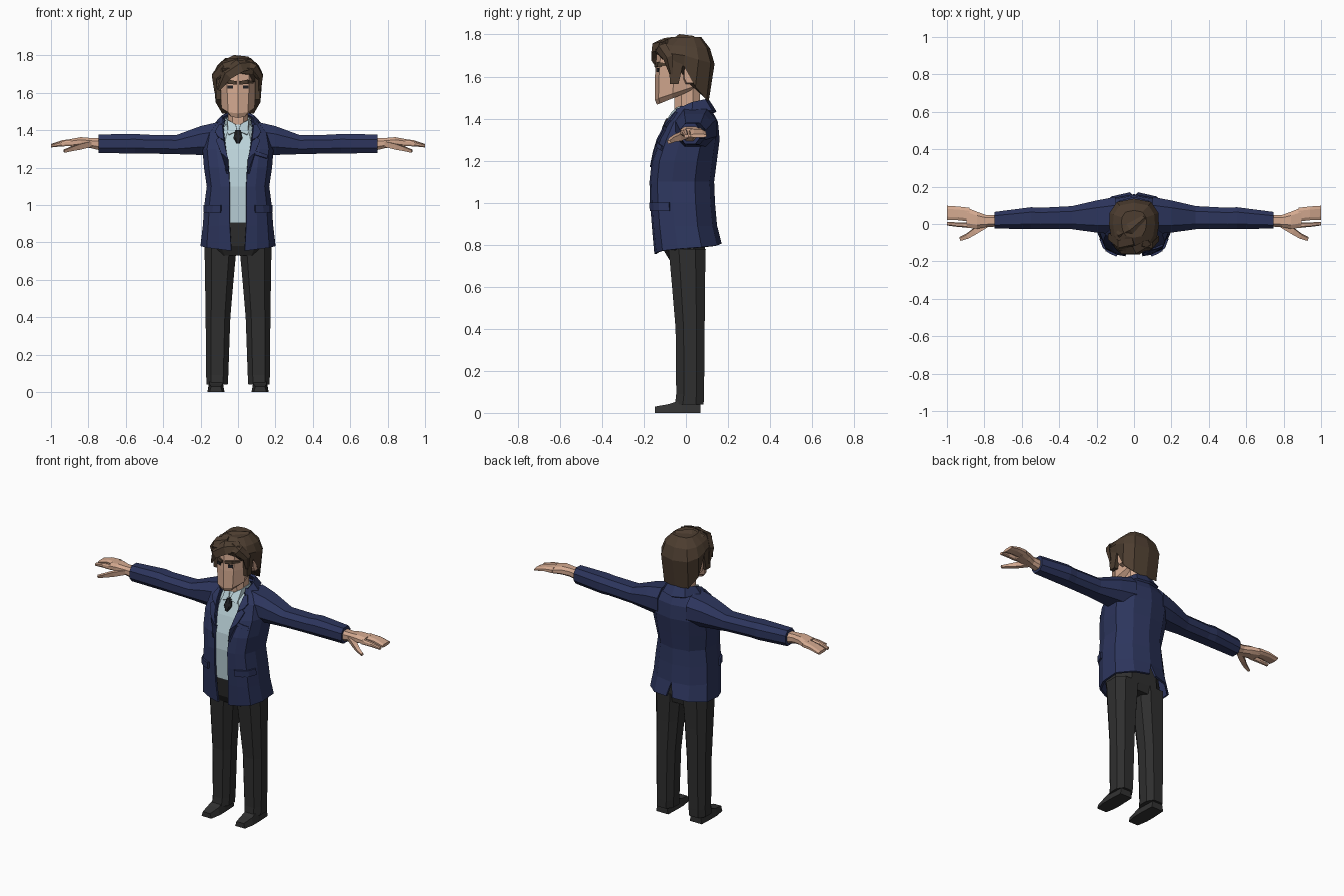
import bpy, bmesh
from mathutils import Vector
from mathutils.bvhtree import BVHTree


def material(name, rgb):
    m = bpy.data.materials.new(name)
    m.diffuse_color = (*rgb, 1)
    return m


NAVY = material("navy cloth", (0.026, 0.036, 0.11))
CHARCOAL = material("charcoal cloth", (0.028, 0.028, 0.028))
SHOE = material("shoe grey", (0.032, 0.032, 0.032))
SHIRT = material("pale blue shirt", (0.50, 0.65, 0.70))
SKIN = material("skin", (0.66, 0.40, 0.28))
HAIR = material("brown hair", (0.075, 0.048, 0.03))
DARK = material("near black", (0.015, 0.015, 0.018))

OCT = [(1, .45), (.55, 1), (-.55, 1), (-1, .45), (-1, -.45), (-.55, -1), (.55, -1), (1, -.45)]
trees = {}


def loft(name, rings, mat, closed=True, caps=True, mirror=False, thick=0, offset=0):
    """Skin a list of equal-length point rings."""
    bm = bmesh.new()
    vs = [[bm.verts.new(p) for p in r] for r in rings]
    n = len(vs[0])
    for a, b in zip(vs, vs[1:]):
        for i in range(n if closed else n - 1):
            j = (i + 1) % n
            bm.faces.new((a[i], a[j], b[j], b[i]))
    if closed and caps:
        bm.faces.new(vs[0])
        bm.faces.new(vs[-1])
    bmesh.ops.recalc_face_normals(bm, faces=bm.faces)
    bm.normal_update()
    trees[name] = BVHTree.FromBMesh(bm)
    me = bpy.data.meshes.new(name)
    bm.to_mesh(me)
    bm.free()
    me.materials.append(mat)
    ob = bpy.data.objects.new(name, me)
    bpy.context.collection.objects.link(ob)
    if mirror:
        ob.modifiers.new("mirror", 'MIRROR').merge_threshold = 0.001
    if thick:
        s = ob.modifiers.new("thickness", 'SOLIDIFY')
        s.thickness, s.offset = thick, offset
    return ob


def oct_z(z, cx, cy, rx, ry):
    return [(cx + u * rx, cy + v * ry, z) for u, v in OCT]


def oct_x(x, cz, rz, cy, ry):
    return [(x, cy + u * ry, cz + v * rz) for u, v in OCT]


def both(half):
    """Complete a half ring that starts and ends on x = 0."""
    return half + [(-x, y, z) for x, y, z in half[-2:0:-1]]


def front_y(part, x, z, default=-.03):
    hit = trees[part].ray_cast(Vector((x, -1, z)), Vector((0, 1, 0)))[0]
    return hit.y if hit else default


def plate(name, part, pairs, mat, thick, lift, mirror=True):
    """Strip of (x, z) pairs laid on the front of another part."""
    rings = [[(x, front_y(part, x, z) - lift, z) for x, z in pair] for pair in pairs]
    return loft(name, rings, mat, closed=False, mirror=mirror, thick=thick)


def lock(name, path, widths, mat=HAIR, mirror=False, flat=.5):
    """Tapered four-sided lock along a path."""
    pts = [Vector(p) for p in path]
    rings = []
    for i, p in enumerate(pts):
        d = (pts[min(i + 1, len(pts) - 1)] - pts[max(i - 1, 0)]).normalized()
        out = Vector((p.x, p.y, (p.z - 1.64) if mat == HAIR else .3))
        side = d.cross(out).normalized()
        up = side.cross(d).normalized()
        w = widths[i]
        rings.append([p + side * w, p + up * w * flat, p - side * w, p - up * w * flat])
    return loft(name, rings, mat, mirror=mirror)


# Shoes
loft("shoe", [[(.118 - w, y, 0), (.118 + w, y, 0), (.118 + .75 * w, y, h), (.118 - .75 * w, y, h)]
              for y, w, h in [(.07, .042, .06), (-.02, .046, .062), (-.08, .046, .042), (-.148, .034, .03)]],
     SHOE, mirror=True)

# Trousers
loft("trouser_leg", [oct_z(*r) for r in [
    (.04, .112, .016, .057, .068), (.09, .111, .02, .059, .066), (.4, .107, .02, .066, .069),
    (.6, .1, .012, .076, .078), (.78, .093, .006, .086, .088)]], CHARCOAL, mirror=True)
loft("trouser_hips", [oct_z(*r) for r in [
    (.73, 0, 0, .13, .08), (.78, 0, -.01, .17, .1), (.93, 0, -.02, .15, .115)]], CHARCOAL)

# Shirt
loft("shirt", [oct_z(z, 0, (f + b) / 2, w, (b - f) / 2) for z, w, f, b in [
    (.905, .14, -.142, .1), (1.1, .13, -.156, .1), (1.2, .13, -.147, .11), (1.3, .14, -.115, .12),
    (1.38, .11, -.08, .11), (1.43, .065, -.055, .08)]], SHIRT)
loft("shirt_collar", [
    [(.004, -.088, 1.395), (.012, -.066, 1.43)], [(.05, -.085, 1.375), (.054, -.04, 1.455)],
    [(.072, .03, 1.42), (.066, .03, 1.468)], [(0, .088, 1.42), (0, .082, 1.475)]],
    SHIRT, closed=False, mirror=True, thick=.006)

# Tie knot
loft("tie_knot", [oct_z(z, 0, y, w, .012) for z, y, w in [
    (1.40, -.082, .016), (1.375, -.094, .02), (1.36, -.1, .025), (1.33, -.108, .008)]], DARK)


# Jacket body: half shell open at the front, with a vent at the back
def jacket_ring(z, gap, w, f, b, vent=0, tilt=0):
    d = b - f
    g = w - gap
    pts = [(gap, f), (gap + .4 * g, f + .03 * d), (gap + .8 * g, f + .12 * d), (w, f + .35 * d),
           (w, b - .3 * d), (.6 * w, b - .07 * d), (vent, b)]
    return [(x, y, z + tilt * i / 6) for i, (x, y) in enumerate(pts)]


loft("jacket_body", [jacket_ring(*r) for r in [
    (.755, .036, .2, -.15, .17, .022, .05), (.89, .044, .188, -.162, .148), (1.0, .045, .18, -.17, .138),
    (1.1, .045, .167, -.173, .134), (1.2, .05, .182, -.163, .147), (1.3, .065, .19, -.128, .16),
    (1.385, .075, .17, -.085, .152), (1.43, .08, .125, -.045, .128), (1.46, .07, .085, -.025, .1)]],
    NAVY, closed=False, mirror=True, thick=.012, offset=-1)

# Sleeves
loft("sleeve", [oct_x(*r) for r in [
    (.1, 1.355, .09, .045, .1), (.2, 1.345, .077, .04, .086), (.33, 1.323, .051, .034, .062),
    (.5, 1.326, .05, .03, .057), (.55, 1.328, .053, .032, .058), (.745, 1.328, .049, .02, .045)]],
    NAVY, mirror=True)

# Lapels, collar and pocket flaps
plate("lapel", "jacket_body", [
    [(.046, 1.16), (.056, 1.17)], [(.056, 1.24), (.092, 1.28)], [(.066, 1.3), (.118, 1.345)],
    [(.074, 1.34), (.1, 1.36)]], NAVY, .012, .006)
plate("upper_lapel", "jacket_body", [
    [(.074, 1.345), (.108, 1.365)], [(.078, 1.38), (.122, 1.39)], [(.082, 1.425), (.1, 1.43)]],
    NAVY, .012, .006)
loft("jacket_collar", [
    [(.106, -.05, 1.405), (.075, -.045, 1.44)], [(.118, .03, 1.435), (.082, .03, 1.475)],
    [(.075, .12, 1.435), (.055, .088, 1.488)], [(0, .14, 1.43), (0, .102, 1.488)]],
    NAVY, closed=False, mirror=True, thick=.014)
plate("pocket_flap", "jacket_body", [
    [(x, 1.0), (x + .002, .96)] for x in (.09, .13, .158, .176)], NAVY, .016, .005)
plate("breast_pocket", "jacket_body", [
    [(x, 1.285 - (x - .1) * .3), (x, 1.265 - (x - .1) * .3)] for x in (.09, .12, .155)],
    NAVY, .01, .004, mirror=False)

# Hands
loft("palm", [oct_x(*r) for r in [
    (.73, 1.325, .034, .018, .032), (.79, 1.332, .027, .016, .032), (.84, 1.337, .026, .02, .046),
    (.895, 1.333, .02, .034, .054)]], SKIN, mirror=True)
loft("fingers", [oct_x(*r) for r in [
    (.88, 1.335, .019, .05, .037), (.94, 1.332, .015, .057, .037), (1.0, 1.318, .009, .06, .038)]],
    SKIN, mirror=True)
loft("index_finger", [oct_x(*r) for r in [
    (.88, 1.332, .017, -.006, .014), (.94, 1.328, .014, -.004, .012), (1.0, 1.316, .008, .002, .01)]],
    SKIN, mirror=True)
lock("thumb", [(.79, -.002, 1.325), (.85, -.038, 1.31), (.89, -.064, 1.3), (.93, -.08, 1.288)],
     [.024, .024, .018, .012], SKIN, True, .8)

# Neck and head
loft("neck", [oct_z(1.38, 0, .01, .058, .06), oct_z(1.46, 0, .005, .054, .06),
              oct_z(1.58, 0, .005, .056, .062)], SKIN)


def head_ring(zf, zb, w, f, b):
    d = b - f
    half = [(0, 0), (.6, .08), (1, .38), (.85, .85), (0, 1)]
    return both([(u * w, f + v * d, zf + (zb - zf) * v) for u, v in half])


loft("head", [head_ring(*r) for r in [
    (1.466, 1.54, .06, -.138, .045), (1.49, 1.565, .088, -.148, .075), (1.6, 1.62, .096, -.147, .095),
    (1.7, 1.7, .1, -.14, .1), (1.765, 1.765, .07, -.1, .08)]], SKIN)
loft("ear", [oct_x(.085, 1.605, .04, .012, .024), oct_x(.116, 1.612, .042, .018, .026)], SKIN, mirror=True)

# Eyes and brows
plate("eye", "head", [[(x, 1.64), (x, 1.622)] for x in (.026, .054)], DARK, .006, .001)
plate("eyebrow", "head", [[(.008, 1.662), (.01, 1.644)], [(.05, 1.67), (.05, 1.648)],
                          [(.08, 1.662), (.08, 1.65)]], HAIR, .009, .004)

# Hair cap: low at the nape, high at the forehead
rim = both([(0, -.142, 1.71), (.08, -.13, 1.70), (.112, -.07, 1.66), (.116, -.01, 1.65),
            (.12, .045, 1.55), (.085, .098, 1.49), (0, .108, 1.48)])
bulge = both([(0, -.155, 1.735), (.085, -.14, 1.73), (.122, -.075, 1.71), (.133, -.005, 1.70),
              (.13, .06, 1.68), (.092, .118, 1.665), (0, .136, 1.66)])
upper = [(x * .84, y * .84, z * .3 + 1.765 * .7) for x, y, z in bulge]
crown = [(x * .5, y * .5 + .005, 1.787) for x, y, z in bulge]
loft("hair_cap", [rim, bulge, upper, crown], HAIR)

# Swept fringe, side locks and top tuft
lock("fringe_main", [(.085, -.1, 1.755), (.01, -.142, 1.745), (-.06, -.145, 1.7), (-.105, -.115, 1.615)],
     [.03, .042, .038, .01])
lock("fringe_side", [(0, -.1, 1.77), (-.075, -.115, 1.745), (-.125, -.075, 1.69), (-.12, -.06, 1.6)],
     [.03, .04, .034, .012])
lock("fringe_short", [(.04, -.11, 1.765), (.09, -.12, 1.74), (.122, -.085, 1.69), (.116, -.07, 1.61)],
     [.025, .032, .026, .01])
lock("top_tuft", [(-.085, -.06, 1.76), (-.02, -.03, 1.782), (.05, .03, 1.775), (.09, .06, 1.73)],
     [.02, .04, .04, .015])
loft("sideburn", [[(.118, a, z), (.118, b, z), (.092, b, z), (.092, a, z)] for a, b, z in [
    (-.085, -.01, 1.69), (-.08, -.02, 1.63), (-.075, -.035, 1.565)]], HAIR, mirror=True)
